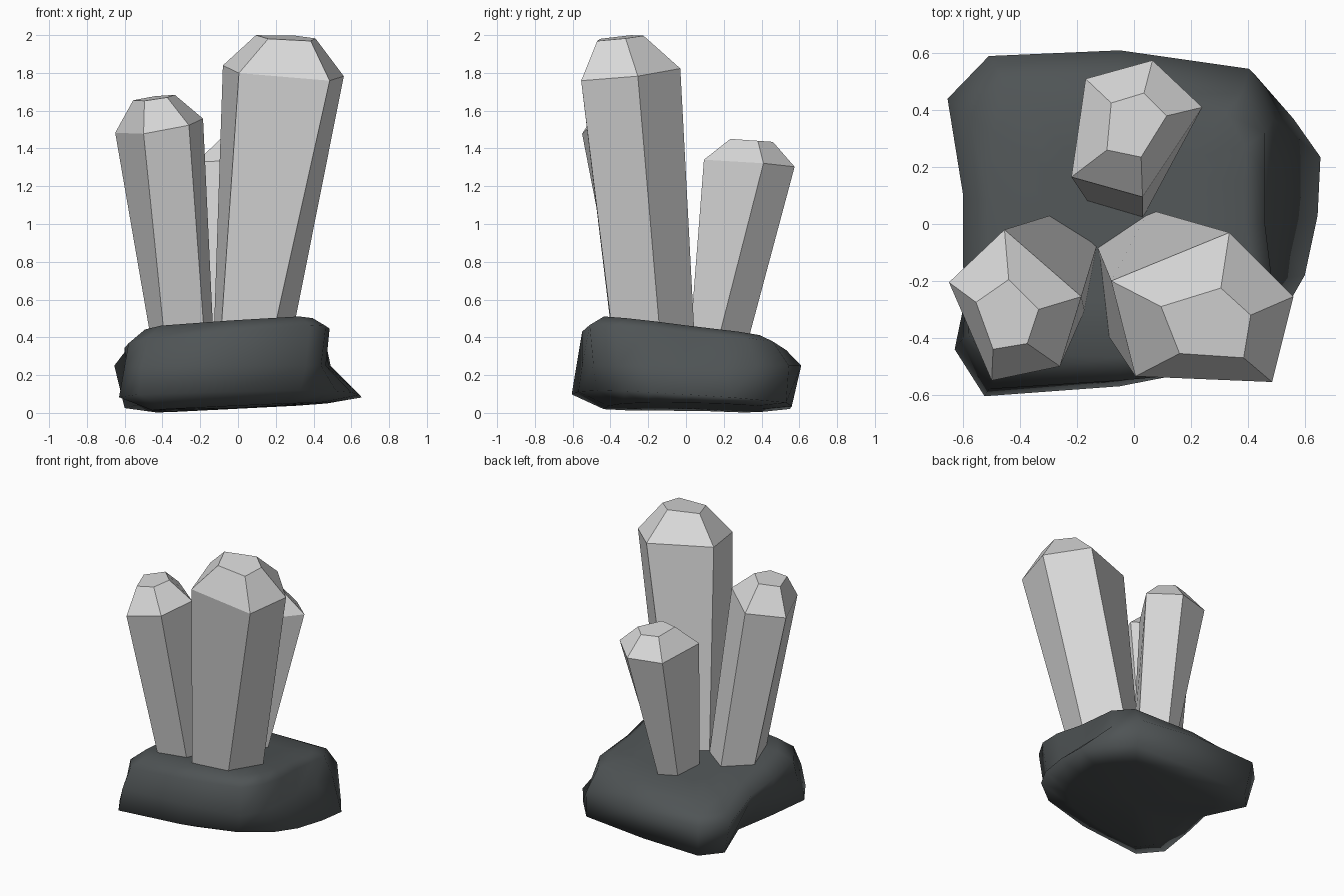
import bpy
import bmesh
from mathutils import Vector

default_cube = bpy.data.objects.get("Cube")
if default_cube:
    bpy.data.objects.remove(default_cube, do_unlink=True)


def make_material(name, colour):
    material = bpy.data.materials.new(name)
    material.use_nodes = True
    material.diffuse_color = colour
    material.node_tree.nodes["Principled BSDF"].inputs["Base Color"].default_value = colour
    return material


crystal_grey = make_material("crystal grey", (.69, .69, .69, 1))
rock_slate = make_material("rock slate", (.078, .088, .091, 1))


def on_plane(outline, plane):
    """Lift a flat outline onto a tilted plane: height, x slope, y slope."""
    height, slope_x, slope_y = plane
    return [Vector((x, y, height + slope_x * x + slope_y * y)) for x, y in outline]


def scaled(outline, factor):
    return [(x * factor, y * factor) for x, y in outline]


def loft(name, rings, material, smooth=False, fan_centres=None):
    """Skin a stack of rings, closing the ends with flat caps or fans."""
    bm = bmesh.new()
    loops = [[bm.verts.new(point) for point in ring] for ring in rings]
    count = len(loops[0])
    for lower, upper in zip(loops, loops[1:]):
        for i in range(count):
            j = (i + 1) % count
            bm.faces.new((lower[i], lower[j], upper[j], upper[i]))
    for end, loop in enumerate((loops[0], loops[-1])):
        if fan_centres:
            centre = bm.verts.new(fan_centres[end])
            for i in range(count):
                bm.faces.new((loop[i], loop[(i + 1) % count], centre))
        else:
            bm.faces.new(loop)
    bmesh.ops.recalc_face_normals(bm, faces=bm.faces)
    for face in bm.faces:
        face.smooth = smooth
    mesh = bpy.data.meshes.new(name)
    bm.to_mesh(mesh)
    bm.free()
    mesh.materials.append(material)
    part = bpy.data.objects.new(name, mesh)
    bpy.context.collection.objects.link(part)
    return part


def crystal(name, foot, shoulder, shoulder_plane, tip, tip_plane):
    """Five-sided crystal that widens upward and ends in a cut tip."""
    shoulder_ring = on_plane(shoulder, shoulder_plane)
    foot_ring = on_plane(foot, (.5, 0, 0))
    # Carry the sides on down into the rock
    buried_ring = [top.lerp(low, 1.15) for top, low in zip(shoulder_ring, foot_ring)]
    return loft(name, [buried_ring, shoulder_ring, on_plane(tip, tip_plane)], crystal_grey)


# Crystals
crystal(
    "tall_crystal",
    foot=[(-.125, -.09), (-.085, -.4), (.205, -.4), (.305, -.145), (.09, .04)],
    shoulder=[(-.08, -.2), (.005, -.535), (.485, -.555), (.56, -.255), (.335, -.03)],
    shoulder_plane=(1.853, -.08, .1),
    tip=[(.095, -.29), (.16, -.455), (.385, -.47), (.41, -.32), (.305, -.225)],
    tip_plane=(2.033, -.045, .1),
)
crystal(
    "middle_crystal",
    foot=[(-.48, -.12), (-.4, -.36), (-.185, -.33), (-.135, -.09), (-.31, .025)],
    shoulder=[(-.65, -.205), (-.5, -.55), (-.26, -.5), (-.185, -.255), (-.455, -.02)],
    shoulder_plane=(1.612, .17, .09),
    tip=[(-.555, -.275), (-.495, -.44), (-.375, -.42), (-.335, -.3), (-.44, -.195)],
    tip_plane=(1.752, .14, .07),
)
crystal(
    "short_crystal",
    foot=[(-.17, .09), (.03, .03), (.125, .2), (0, .36), (-.13, .3)],
    shoulder=[(-.22, .165), (.03, .095), (.24, .41), (.065, .575), (-.17, .51)],
    shoulder_plane=(1.347, .03, -.08),
    tip=[(-.095, .26), (.025, .235), (.115, .38), (.035, .46), (-.08, .425)],
    tip_plane=(1.467, 0, -.07),
)

# Rock base: flared foot, waist and rounded upper rim
foot_outline = [
    (-.525, -.605), (-.05, -.57), (.33, -.47), (.52, -.32), (.6, -.18),
    (.645, .03), (.655, .235), (.56, .37), (.42, .53), (-.05, .56),
    (-.48, .55), (-.6, .42), (-.5, .12), (-.57, -.15), (-.63, -.44),
]
waist_outline = [
    (-.51, -.58), (-.05, -.55), (.36, -.49), (.44, -.36), (.465, -.2),
    (.465, 0), (.48, .2), (.49, .37), (.405, .545), (-.05, .61),
    (-.51, .59), (-.655, .44), (-.58, .12), (-.59, -.12), (-.6, -.4),
]
rim_outline = [
    (-.48, -.535), (-.05, -.55), (.38, -.51), (.465, -.37), (.485, -.2),
    (.46, 0), (.46, .18), (.46, .32), (.38, .46), (-.05, .53),
    (-.46, .51), (-.58, .38), (-.6, .1), (-.6, -.15), (-.58, -.39),
]
crown = (.436, .07, -.12)
loft(
    "rock_base",
    [
        on_plane(scaled(foot_outline, .72), (.03, .05, -.02)),
        on_plane(foot_outline, (.075, .035, -.068)),
        on_plane(waist_outline, (.25, 0, 0)),
        on_plane(rim_outline, (.385, .09, -.09)),
        on_plane(scaled(rim_outline, .85), crown),
        on_plane(scaled(rim_outline, .5), crown),
    ],
    rock_slate,
    smooth=True,
    fan_centres=[(0, 0, .025), (0, 0, .437)],
)
